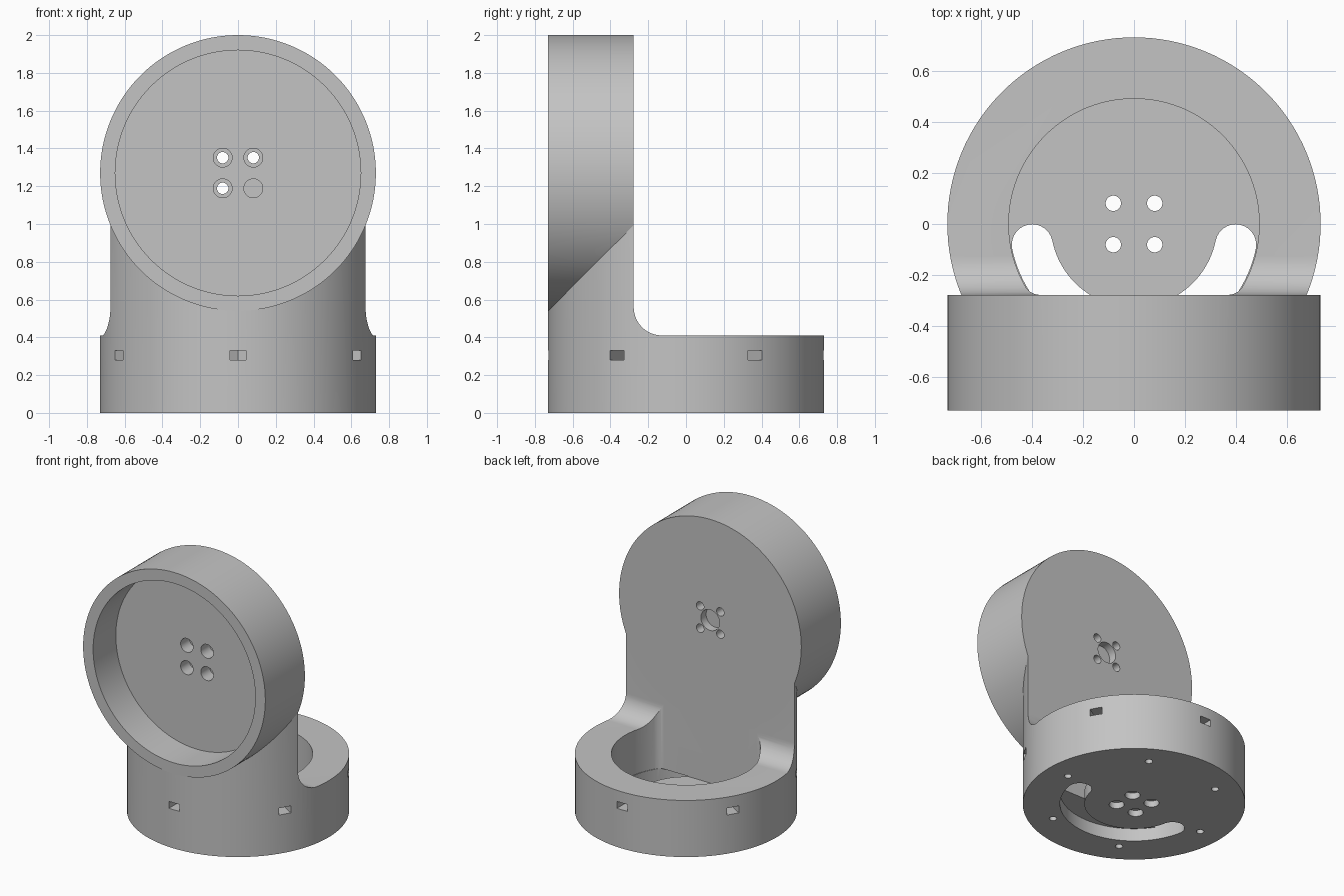
import bpy, bmesh, math

cube = bpy.data.objects.get("Cube")
if cube:
    bpy.data.objects.remove(cube, do_unlink=True)

R = 0.73          # outer radius of both round housings
TOP = 0.41        # height of the base housing
WALL = -0.277     # back plane of the upright
AXIS_Z = 1.27     # centre height of the upright housing

grey = bpy.data.materials.new("plain_grey")
grey.use_nodes = True
grey.diffuse_color = (0.55, 0.55, 0.55, 1)
grey.node_tree.nodes["Principled BSDF"].inputs["Base Color"].default_value = (0.55, 0.55, 0.55, 1)


def arc(cx, cy, r, a0, a1, n):
    """Points on an arc, angles in degrees, both ends included."""
    angles = [math.radians(a0 + (a1 - a0) * i / n) for i in range(n + 1)]
    return [(cx + r * math.cos(a), cy + r * math.sin(a)) for a in angles]


def prism(name, pts, lo, hi, axis="z"):
    """Extrude a 2D profile between lo and hi along an axis."""
    place = {"x": lambda u, v, w: (w, u, v),
             "y": lambda u, v, w: (u, w, v),
             "z": lambda u, v, w: (u, v, w)}[axis]
    bm = bmesh.new()
    face = bm.faces.new([bm.verts.new(place(u, v, lo)) for u, v in pts])
    new = bmesh.ops.extrude_face_region(bm, geom=[face])["geom"]
    shift = place(0, 0, hi - lo)
    bmesh.ops.translate(bm, vec=shift, verts=[g for g in new if isinstance(g, bmesh.types.BMVert)])
    bmesh.ops.recalc_face_normals(bm, faces=bm.faces)
    mesh = bpy.data.meshes.new(name)
    bm.to_mesh(mesh)
    bm.free()
    mesh.materials.append(grey)
    obj = bpy.data.objects.new(name, mesh)
    bpy.context.collection.objects.link(obj)
    return obj


def disc(name, cx, cy, r, lo, hi, axis="z", n=32):
    return prism(name, arc(cx, cy, r, 0, 360, n)[:n], lo, hi, axis)


def combine(target, other, operation="DIFFERENCE"):
    """Apply a boolean and delete the helper."""
    mod = target.modifiers.new("combine", "BOOLEAN")
    mod.operation, mod.solver, mod.object = operation, "EXACT", other
    bpy.context.view_layer.objects.active = target
    bpy.ops.object.modifier_apply(modifier=mod.name)
    bpy.data.objects.remove(other, do_unlink=True)


# Base housing and neck: a tall cylinder trimmed to an L shape with a fillet
body = disc("bracket_body", 0, 0, R, 0, 1.0, n=128)
fillet = 0.15
side = [(-1, -1), (1, -1), (1, TOP)]
side += arc(WALL + fillet, TOP + fillet, fillet, 270, 180, 16)
side += [(WALL, 2), (-1, 2)]
combine(body, prism("side_trim", side, -1, 1, "x"), "INTERSECT")

# Upright round housing
combine(body, disc("upright_housing", 0, AXIS_Z, R, -0.73, WALL, "y", 128), "UNION")

# Front recess of the upright housing
FLOOR_Y = -0.47
combine(body, disc("front_recess", 0, AXIS_Z, 0.65, -1, FLOOR_Y, "y", 128))

# Base pocket: round, cut off by the upright, with rounded corners
POCKET, corner, FLOOR_Z = 0.49, 0.065, 0.09
cy = WALL + corner
cx = math.sqrt((POCKET - corner) ** 2 - cy ** 2)
tilt = math.degrees(math.atan2(cy, cx))
pocket = arc(0, 0, POCKET, tilt, 180 - tilt, 80)
pocket += arc(-cx, cy, corner, 180 - tilt, 270, 10)[1:]
pocket += arc(cx, cy, corner, -90, tilt, 10)[:-1]
combine(body, prism("base_pocket", pocket, FLOOR_Z, 2))

# Curved cable slot through the base floor
mid, half = 0.406, 0.08
end = -11.5
slot = arc(0, 0, mid + half, -180 - end, end, 60)
a = math.radians(end)
slot += arc(mid * math.cos(a), mid * math.sin(a), half, end, end + 180, 14)[1:-1]
slot += arc(0, 0, mid - half, end, -180 - end, 60)
slot += arc(-mid * math.cos(a), mid * math.sin(a), half, -end, 180 - end, 14)[1:-1]
combine(body, prism("cable_slot", slot, -1, FLOOR_Z + 0.002))

# Four counterbored screw holes in each housing
for sx in (-1, 1):
    for sy in (-1, 1):
        x, y = 0.081 * sx, 0.081 * sy
        combine(body, disc("base_hole", x, y, 0.03, -1, 0.2))
        combine(body, disc("base_counterbore", x, y, 0.05, -1, 0.045))
        combine(body, disc("upright_hole", x, AXIS_Z + y, 0.03, -0.6, 0, "y"))
        combine(body, disc("upright_counterbore", x, AXIS_Z + y, 0.05, -0.6, FLOOR_Y + 0.1, "y"))

# Shallow centre recess on the back of the upright
combine(body, disc("back_recess", 0, AXIS_Z, 0.075, WALL - 0.06, 0, "y"))

# Six blind holes underneath and six pointed nut slots around the rim
for i in range(6):
    t = math.radians(60 * i)
    combine(body, disc("rim_hole", 0.566 * math.cos(t), 0.566 * math.sin(t), 0.025, -1, 0.2, n=20))
    t += math.radians(30)
    c, s = math.cos(t), math.sin(t)
    outline = [(0.9, -0.043), (0.9, 0.043), (0.575, 0.043), (0.55, 0), (0.575, -0.043)]
    outline = [(u * c - v * s, u * s + v * c) for u, v in outline]
    combine(body, prism("nut_slot", outline, 0.28, 0.33))

# Smooth the round walls, keep edges sharp
bpy.ops.object.select_all(action="DESELECT")
body.select_set(True)
bpy.context.view_layer.objects.active = body
bpy.ops.object.shade_smooth_by_angle(angle=math.radians(25))
